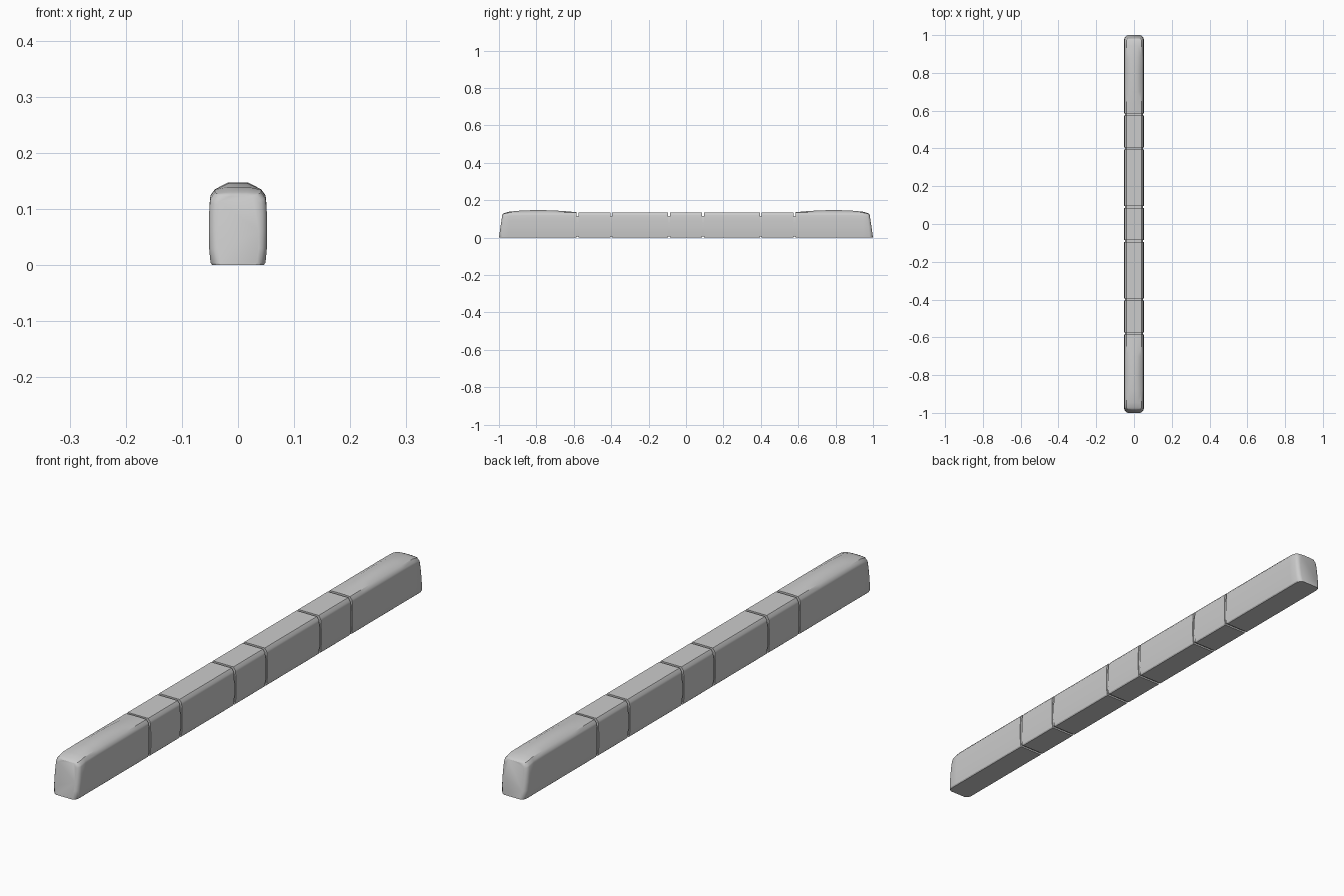
import bpy, bmesh

cube = bpy.data.objects.get("Cube")
if cube:
    bpy.data.objects.remove(cube, do_unlink=True)

grey = bpy.data.materials.new("body_grey")
grey.use_nodes = True
colour = (0.6, 0.6, 0.6, 1)
grey.diffuse_color = colour
grey.node_tree.nodes["Principled BSDF"].inputs["Base Color"].default_value = colour


def section(inset, shoulder, top):
    """Closed tram cross-section as (x, z) points."""
    low = shoulder - 0.016
    half = [(0.046, 0), (0.049, 0.004), (0.0515, 0.03), (0.052, 0.06), (0.0515, 0.09),
            (0.05, low), (0.0485, low + 0.006), (0.041, shoulder), (0.018, top)]
    half = [(x - inset * min(1, x / 0.04), z) for x, z in half]
    return half + [(-x, z) for x, z in reversed(half)]


def loft(name, stations):
    """Skin cross-sections placed along y; lean tilts a section backwards with height."""
    bm = bmesh.new()
    rings = []
    for y, inset, shoulder, top, lean in stations:
        rings.append([bm.verts.new((x, y - lean * z / 0.125, z))
                      for x, z in section(inset, shoulder, top)])
    for a, b in zip(rings, rings[1:]):
        for i in range(len(a)):
            j = (i + 1) % len(a)
            bm.faces.new((a[i], a[j], b[j], b[i]))
    bm.faces.new(rings[0])
    bm.faces.new(rings[-1])
    bmesh.ops.recalc_face_normals(bm, faces=bm.faces)
    mesh = bpy.data.meshes.new(name)
    bm.to_mesh(mesh)
    bm.free()
    mesh.materials.append(grey)
    obj = bpy.data.objects.new(name, mesh)
    bpy.context.collection.objects.link(obj)
    bpy.ops.object.select_all(action="DESELECT")
    obj.select_set(True)
    bpy.context.view_layer.objects.active = obj
    bpy.ops.object.shade_smooth_by_angle(angle=0.5)
    return obj


ROOF = 0.135
GAP = 0.005
joints = [0.09, 0.40, 0.58]

# Middle passenger modules
loft("centre_module", [(y, 0, ROOF, ROOF, 0) for y in (-0.09 + GAP, 0.09 - GAP)])
for side, label in ((-1, "front"), (1, "rear")):
    for start, end, kind in ((0.09, 0.40, "long"), (0.40, 0.58, "short")):
        loft(f"{label}_{kind}_module",
             [(side * y, 0, ROOF, ROOF, 0) for y in (start + GAP, end - GAP)])

    # Cab with raised roof and rounded, raked nose
    cab = [(0.585, 0, ROOF, 0.136, 0), (0.64, 0, ROOF, 0.141, 0),
           (0.70, 0, ROOF, 0.145, 0), (0.76, 0, ROOF, 0.147, 0),
           (0.82, 0, ROOF, 0.147, 0), (0.88, 0, ROOF, 0.145, 0),
           (0.95, 0, 0.134, 0.139, 0.005), (0.982, 0, 0.129, 0.132, 0.012),
           (0.991, 0.003, 0.127, 0.129, 0.015), (0.997, 0.008, 0.125, 0.127, 0.017),
           (1.0, 0.015, 0.123, 0.124, 0.018)]
    loft(f"{label}_cab", [(side * y, i, s, t, side * lean) for y, i, s, t, lean in cab])

    # Recessed gangways between modules
    for n, y in enumerate(joints):
        gangway = loft(f"{label}_gangway_{n + 1}",
                       [(side * y + d, 0, ROOF, ROOF, 0) for d in (-0.009, 0.009)])
        gangway.scale = (0.94, 1, 0.82)
        gangway.location.z = 0.006
